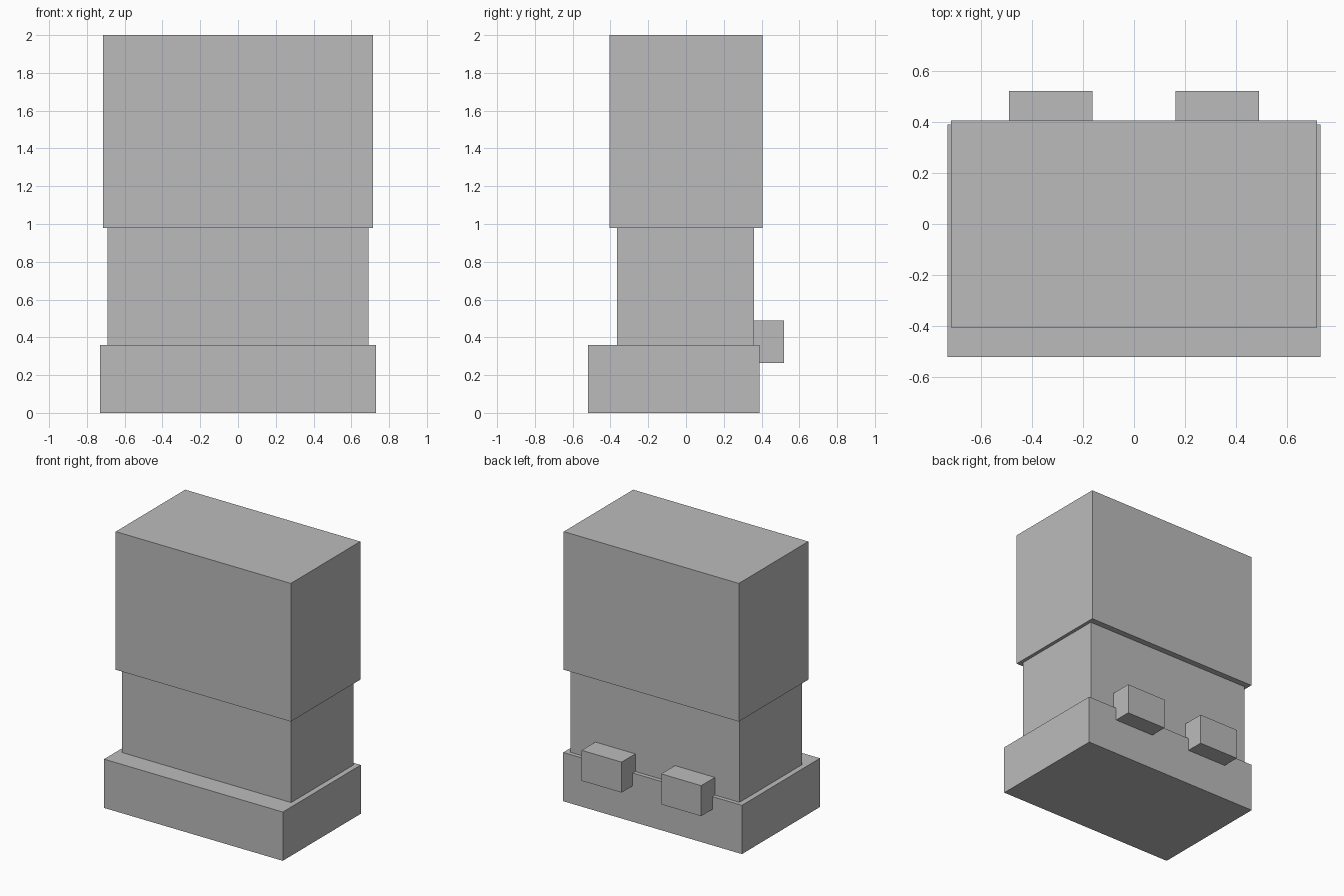
import bpy
from mathutils import Vector

default = bpy.data.objects.get("Cube")
if default:
    bpy.data.objects.remove(default, do_unlink=True)

# Single flat grey
grey = bpy.data.materials.new("plain_grey")
grey.use_nodes = True
colour = (0.5, 0.5, 0.5, 1)
grey.diffuse_color = colour
grey.node_tree.nodes["Principled BSDF"].inputs["Base Color"].default_value = colour


def box(name, low, high):
    """Add a box spanning two opposite corners."""
    low, high = Vector(low), Vector(high)
    bpy.ops.mesh.primitive_cube_add(size=1, location=(low + high) / 2)
    obj = bpy.context.object
    obj.name = obj.data.name = name
    obj.scale = high - low
    bpy.ops.object.transform_apply(location=False, rotation=False, scale=True)
    obj.data.materials.append(grey)
    return obj


# Stacked body: wide plinth, narrower middle, tall upper block
box("base_plinth", (-0.73, -0.52, 0), (0.73, 0.39, 0.36))
box("middle_section", (-0.69, -0.365, 0.36), (0.69, 0.36, 0.98))
box("upper_block", (-0.715, -0.405, 0.98), (0.715, 0.405, 2))

# Pair of small blocks on the back
for side, x in (("left", 0.325), ("right", -0.325)):
    box(side + "_rear_block", (x - 0.163, 0.35, 0.265), (x + 0.163, 0.52, 0.49))
